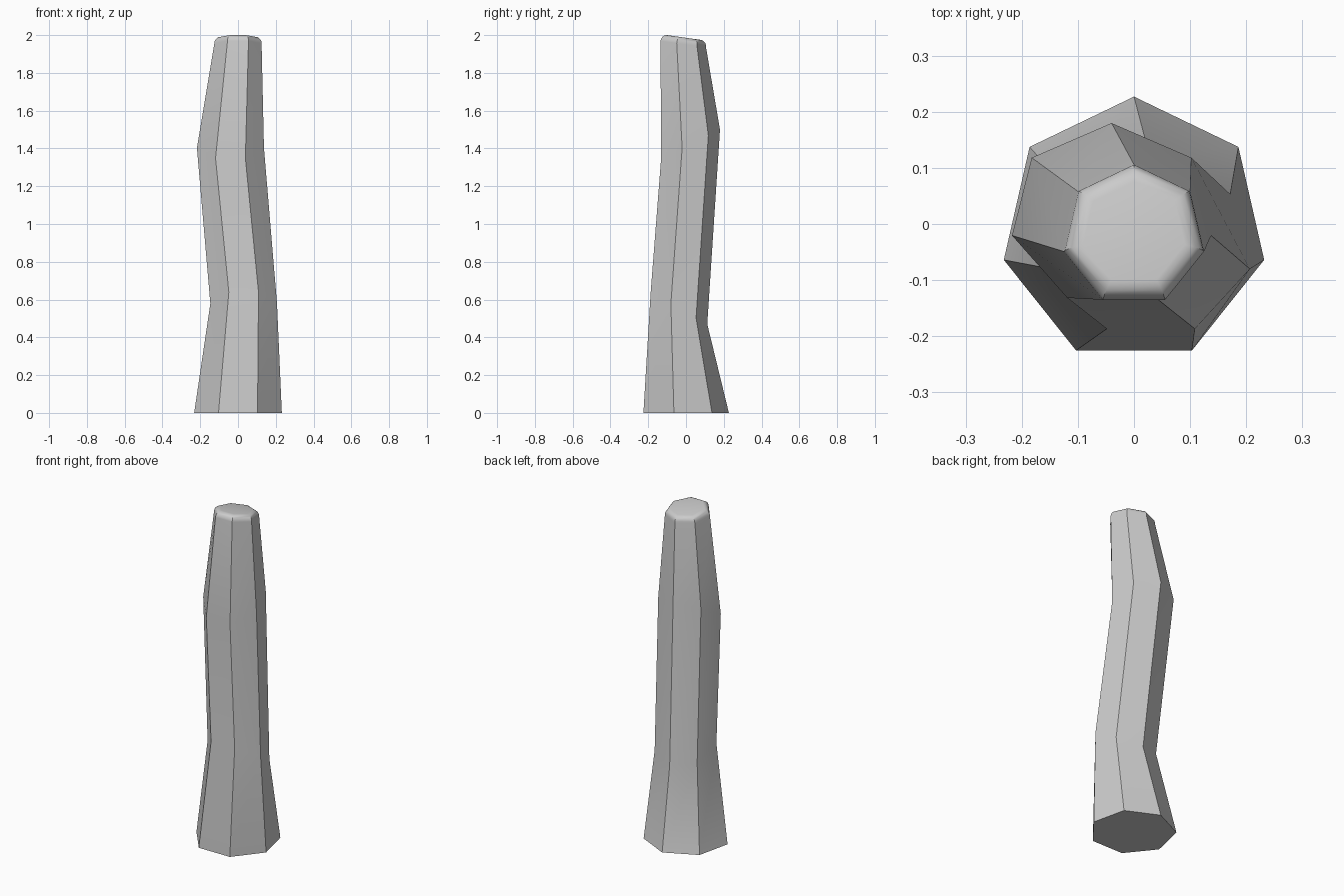
import bpy, bmesh
from math import sin, cos, pi, radians
from mathutils import Matrix, Vector

if "Cube" in bpy.data.objects:
    bpy.data.objects.remove(bpy.data.objects["Cube"])

SIDES = 7

# bent post: rings as (centre, radius, tilt about x in degrees)
rings = [((0, 0.0, 0), 0.238, 0),
         ((0.03, -0.045, 0.559), 0.181, -29.5),
         ((-0.04, 0.016, 1.42), 0.182, 25.8)]
rings[0] = ((0, -0.011, 0), 0.238, 0)

# softly rounded, slightly tilted tip
TIP, TIP_R, ROUND, TILT = Vector((0, -0.016, 1.988)), 0.128, 0.035, -8
normal = Matrix.Rotation(radians(TILT), 3, 'X') @ Vector((0, 0, 1))
STEPS = 5
for i in range(STEPS + 1):
    a = pi / 2 * i / STEPS
    centre = TIP - normal * ROUND * (1 - sin(a))
    rings.append((centre, TIP_R - ROUND * (1 - cos(a)), TILT))

# skin the rings
bm = bmesh.new()
loops = []
for centre, r, tilt in rings:
    m = Matrix.Translation(centre) @ Matrix.Rotation(radians(tilt), 4, 'X')
    loops.append([bm.verts.new(m @ Vector((r * cos(pi / 2 + 2 * pi * k / SIDES),
                                           r * sin(pi / 2 + 2 * pi * k / SIDES), 0)))
                  for k in range(SIDES)])
for lo, hi in zip(loops, loops[1:]):
    for k in range(SIDES):
        n = (k + 1) % SIDES
        bm.faces.new((lo[k], lo[n], hi[n], hi[k]))
bm.faces.new(loops[0][::-1])
bm.faces.new(loops[-1])
bmesh.ops.recalc_face_normals(bm, faces=bm.faces)

mesh = bpy.data.meshes.new("wooden_post")
bm.to_mesh(mesh)
bm.free()
post = bpy.data.objects.new("wooden_post", mesh)
bpy.context.collection.objects.link(post)
bpy.context.view_layer.objects.active = post
post.select_set(True)
bpy.ops.object.shade_smooth_by_angle(angle=radians(35))
